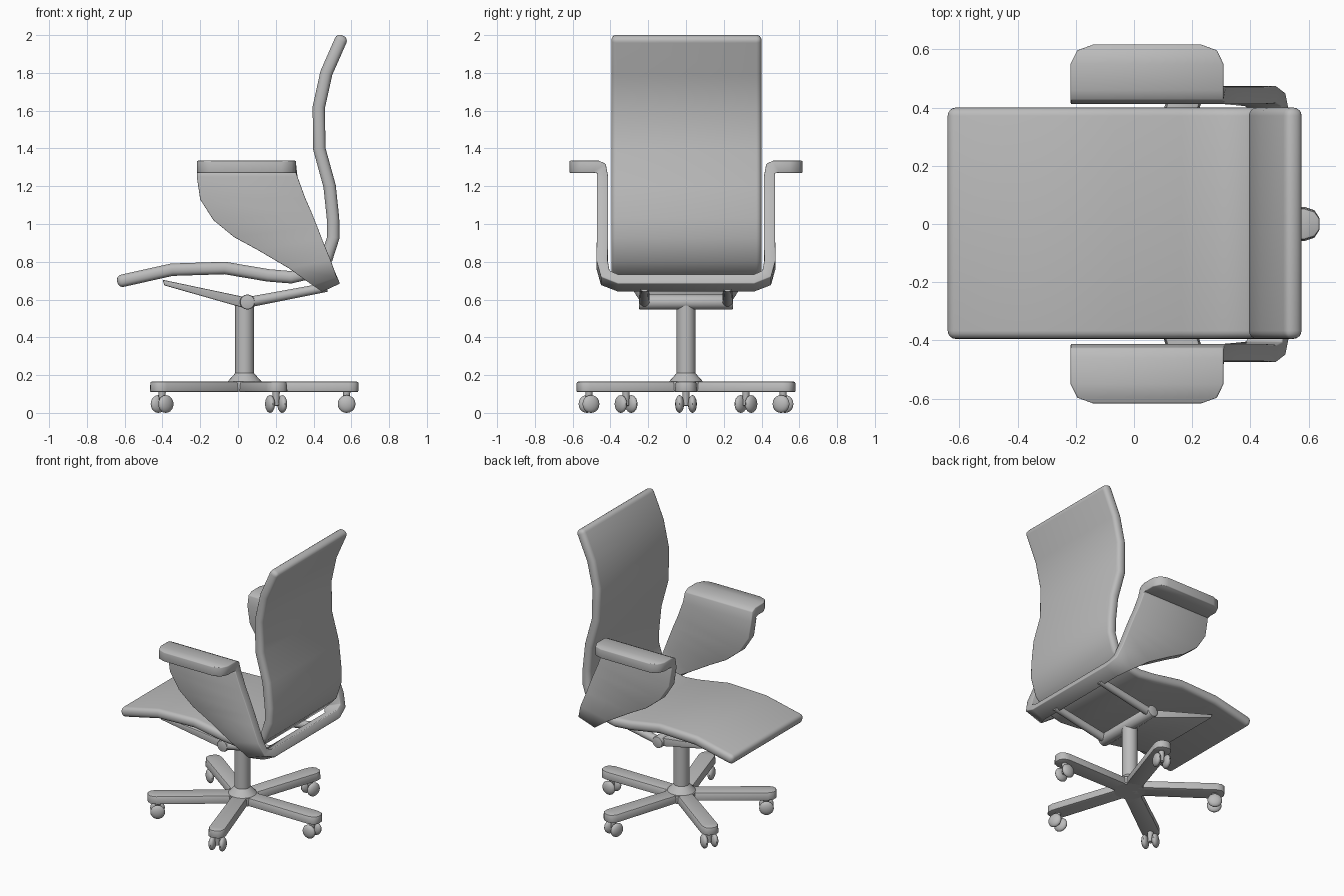
import bpy, bmesh, math
from mathutils import Vector, Matrix

if "Cube" in bpy.data.objects:
    bpy.data.objects.remove(bpy.data.objects["Cube"])

grey = bpy.data.materials.new("plain grey")
grey.use_nodes = True
COLOUR = (0.5, 0.5, 0.5, 1)
grey.diffuse_color = COLOUR
grey.node_tree.nodes["Principled BSDF"].inputs["Base Color"].default_value = COLOUR


def finish(name, bm, angle=40, bevel=0, segments=2):
    bmesh.ops.recalc_face_normals(bm, faces=bm.faces)
    me = bpy.data.meshes.new(name)
    bm.to_mesh(me)
    bm.free()
    me.materials.append(grey)
    ob = bpy.data.objects.new(name, me)
    bpy.context.collection.objects.link(ob)
    bpy.ops.object.select_all(action="DESELECT")
    ob.select_set(True)
    bpy.context.view_layer.objects.active = ob
    if bevel:
        mod = ob.modifiers.new("bevel", "BEVEL")
        mod.width, mod.segments = bevel, segments
        mod.limit_method, mod.angle_limit = "ANGLE", math.radians(50)
        bpy.ops.object.modifier_apply(modifier="bevel")
    bpy.ops.object.shade_smooth_by_angle(angle=math.radians(angle))
    return ob


def loft(name, sections, **kw):
    """Skin a chain of equal-sized closed rings and cap both ends."""
    bm = bmesh.new()
    rings = [[bm.verts.new(p) for p in s] for s in sections]
    for a, b in zip(rings, rings[1:]):
        for i in range(len(a)):
            j = (i + 1) % len(a)
            bm.faces.new((a[i], a[j], b[j], b[i]))
    bm.faces.new(rings[0])
    bm.faces.new(rings[-1])
    return finish(name, bm, **kw)


def rod(name, a, b, r1, r2, sides=16, **kw):
    a, b = Vector(a), Vector(b)
    bm = bmesh.new()
    turn = (b - a).to_track_quat("Z", "Y").to_matrix().to_4x4()
    bmesh.ops.create_cone(bm, cap_ends=True, segments=sides, radius1=r1, radius2=r2,
                          depth=(b - a).length, matrix=Matrix.Translation((a + b) / 2) @ turn)
    return finish(name, bm, **kw)


# Seat and back: one padded shell following a side profile
path = [Vector(p) for p in (
    (-.61, .70), (-.35, .758), (-.07, .767), (.16, .728), (.28, .718), (.4, .745),
    (.47, .82), (.505, .93), (.503, 1.03), (.485, 1.2), (.43, 1.4), (.428, 1.62),
    (.468, 1.8), (.543, 1.97))]
path[0] += (path[0] - path[1]).normalized() * .03
path[-1] += (path[-1] - path[-2]).normalized() * .03
shell = []
for i, p in enumerate(path):
    d = (path[min(i + 1, len(path) - 1)] - path[max(i - 1, 0)]).normalized()
    n = Vector((-d.y, d.x)) * .033
    u, v = p + n, p - n
    shell.append([(u.x, -.395, u.y), (u.x, .4, u.y), (v.x, .4, v.y), (v.x, -.395, v.y)])
loft("seat_and_back", shell, bevel=.028, segments=4)

# Arm frame: pad, fanned side panel and rear cross bar in one sweep
# Each row: y, front (x, z), back (x, z), thickness vector
rows = [
    (.617, (-.14, 1.335), (.23, 1.335), (0, 0, -.065)),
    (.597, (-.195, 1.335), (.285, 1.335), (0, 0, -.065)),
    (.55, (-.218, 1.335), (.308, 1.335), (0, 0, -.065)),
    (.46, (-.218, 1.335), (.308, 1.335), (0, 0, -.065)),
    (.425, (-.218, 1.318), (.308, 1.318), (0, .045, -.045)),
    (.412, (-.218, 1.25), (.315, 1.25), (0, .06, 0)),
    (.412, (-.20, 1.13), (.355, 1.14), (0, .06, 0)),
    (.412, (-.13, 1.02), (.39, 1.06), (0, .06, 0)),
    (.412, (-.02, .93), (.42, .985), (0, .06, 0)),
    (.412, (.1, .865), (.445, .92), (0, .06, 0)),
    (.415, (.27, .765), (.49, .81), (0, .06, 0)),
    (.405, (.38, .71), (.51, .755), (.012, .045, -.035)),
    (.36, (.42, .69), (.515, .735), (.025, 0, -.05)),
]
half = []
for y, f, b, t in rows:
    f, b, t = Vector((f[0], y, f[1])), Vector((b[0], y, b[1])), Vector(t)
    half.append([f, b, b + t, f + t])
other = [[Vector((p.x, -p.y, p.z)) for p in s] for s in reversed(half)]
loft("arm_frame", half + other, angle=60, bevel=.01)

# Tilt mechanism under the seat
rod("tilt_tube", (.05, -.25, .587), (.05, .25, .587), .04, .04, bevel=.008)
loft("front_support", [
    [(.05, -.22, .55), (.05, .22, .55), (.05, .22, .61), (.05, -.22, .61)],
    [(-.39, -.3, .675), (-.39, .3, .675), (-.4, .3, .705), (-.4, -.3, .705)]], bevel=.006)
for side, s in (("right", -1), ("left", 1)):
    rod(side + "_rear_strut", (.05, s * .22, .585), (.47, s * .22, .665), .028, .024)

# Column and hub
CX = .035
rod("column", (CX, 0, .15), (CX, 0, .57), .05, .05, 24)
rod("column_flare", (CX, 0, .16), (CX, 0, .21), .095, .05, 24)
rod("hub", (CX, 0, .11), (CX, 0, .165), .1, .1, 20)

# Five-legged base, each leg with a twin-wheel caster
for k in range(5):
    place = Matrix.Translation((CX, 0, 0)) @ Matrix.Rotation(math.tau * k / 5, 4, "Z")
    leg = [[(r, -w, .11), (r, w, .11), (r, w * .9, .165), (r, -w * .9, .165)]
           for r, w in ((0, .055), (.55, .06), (.585, .048), (.603, .02))]
    loft(f"base_leg_{k + 1}", leg, bevel=.008).matrix_world = place
    rod(f"caster_stem_{k + 1}", (.54, 0, .04), (.54, 0, .115), .015, .02).matrix_world = place
    rod(f"caster_axle_{k + 1}", (.54, -.03, .048), (.54, .03, .048), .012, .012).matrix_world = place
    for s in (-1, 1):
        bm = bmesh.new()
        bmesh.ops.create_uvsphere(bm, u_segments=16, v_segments=10, radius=.047,
                                  matrix=Matrix.Translation((.54, s * .034, .047))
                                  @ Matrix.Diagonal((1, .5, 1, 1)))
        finish(f"caster_wheel_{k + 1}_{'left' if s > 0 else 'right'}", bm).matrix_world = place
